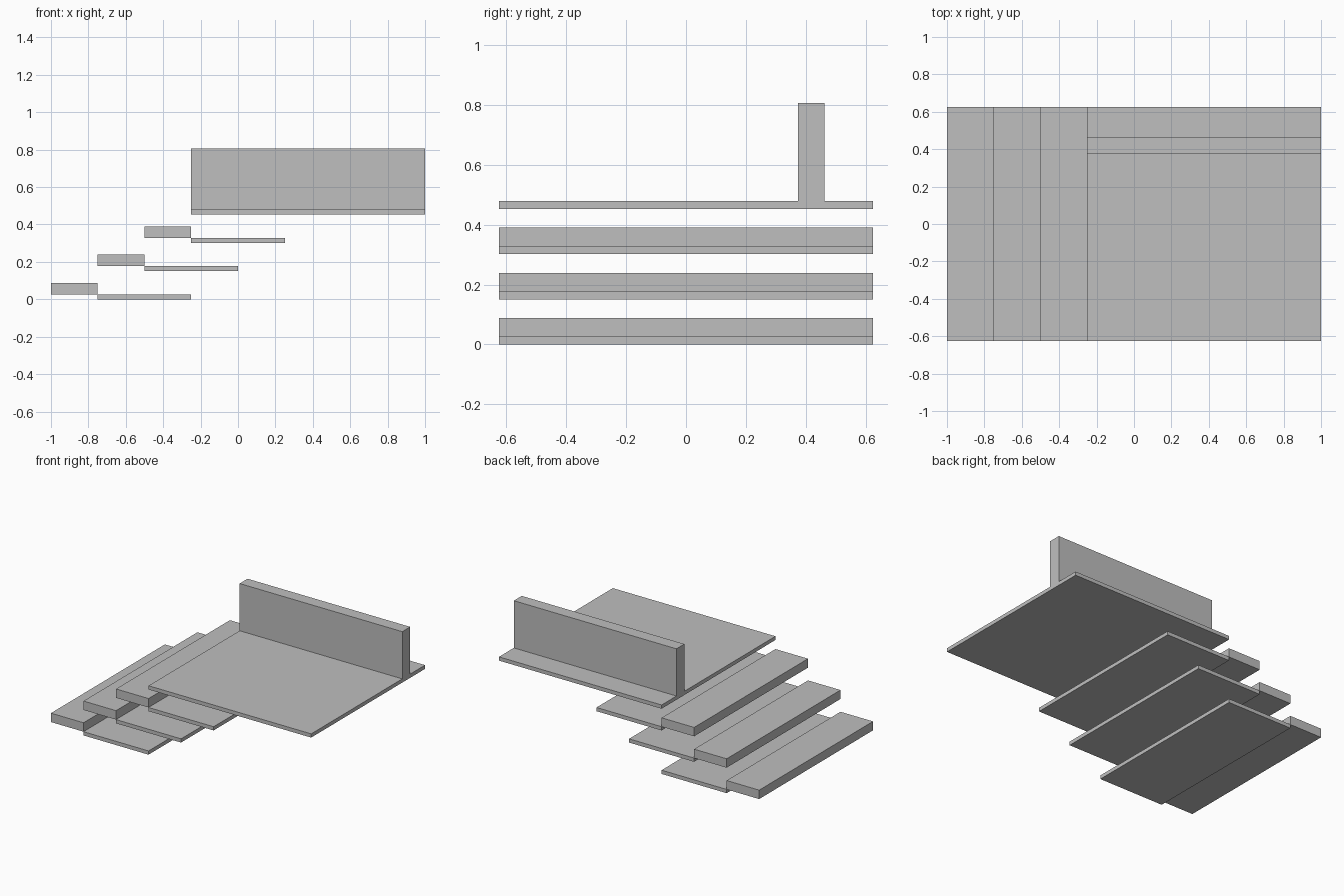
import bpy
import bmesh

if "Cube" in bpy.data.objects:
    bpy.data.objects.remove(bpy.data.objects["Cube"])

HALF_W = 0.625   # half the stair width
STEP = 0.25      # run of each step
RISE = 0.151     # height of each step
THIN = 0.026     # plate thickness

grey = bpy.data.materials.new("plain grey")
grey.diffuse_color = (0.52, 0.52, 0.52, 1)
grey.use_nodes = True
grey.node_tree.nodes["Principled BSDF"].inputs["Base Color"].default_value = grey.diffuse_color


def extrude_x(name, profile, x0, x1):
    """Solid made by sweeping a y-z profile from x0 to x1."""
    bm = bmesh.new()
    face = bm.faces.new([bm.verts.new((x0, y, z)) for y, z in profile])
    ext = bmesh.ops.extrude_face_region(bm, geom=[face])
    verts = [g for g in ext["geom"] if isinstance(g, bmesh.types.BMVert)]
    bmesh.ops.translate(bm, verts=verts, vec=(x1 - x0, 0, 0))
    bmesh.ops.recalc_face_normals(bm, faces=bm.faces)
    mesh = bpy.data.meshes.new(name)
    bm.to_mesh(mesh)
    bm.free()
    mesh.materials.append(grey)
    bpy.context.collection.objects.link(bpy.data.objects.new(name, mesh))


def slab(name, x0, x1, z0, z1):
    w = HALF_W
    extrude_x(name, [(-w, z0), (w, z0), (w, z1), (-w, z1)], x0, x1)


# Three steps: a thick tread with a thin plate running back below the next one
for i in range(3):
    x, z = -1 + i * STEP, i * RISE
    slab(f"tread_{i + 1}", x, x + STEP, z + THIN, z + 0.088)
    slab(f"under_plate_{i + 1}", x + STEP, x + 3 * STEP, z, z + THIN)

# Top landing with an upright wall, as one inverted-T section
z0, z1, top = 3 * RISE, 3 * RISE + THIN, 0.807
wall_front, wall_back = 0.375, 0.462
extrude_x("landing_with_wall",
          [(-HALF_W, z0), (HALF_W, z0), (HALF_W, z1), (wall_back, z1),
           (wall_back, top), (wall_front, top), (wall_front, z1), (-HALF_W, z1)],
          -0.25, 1)
